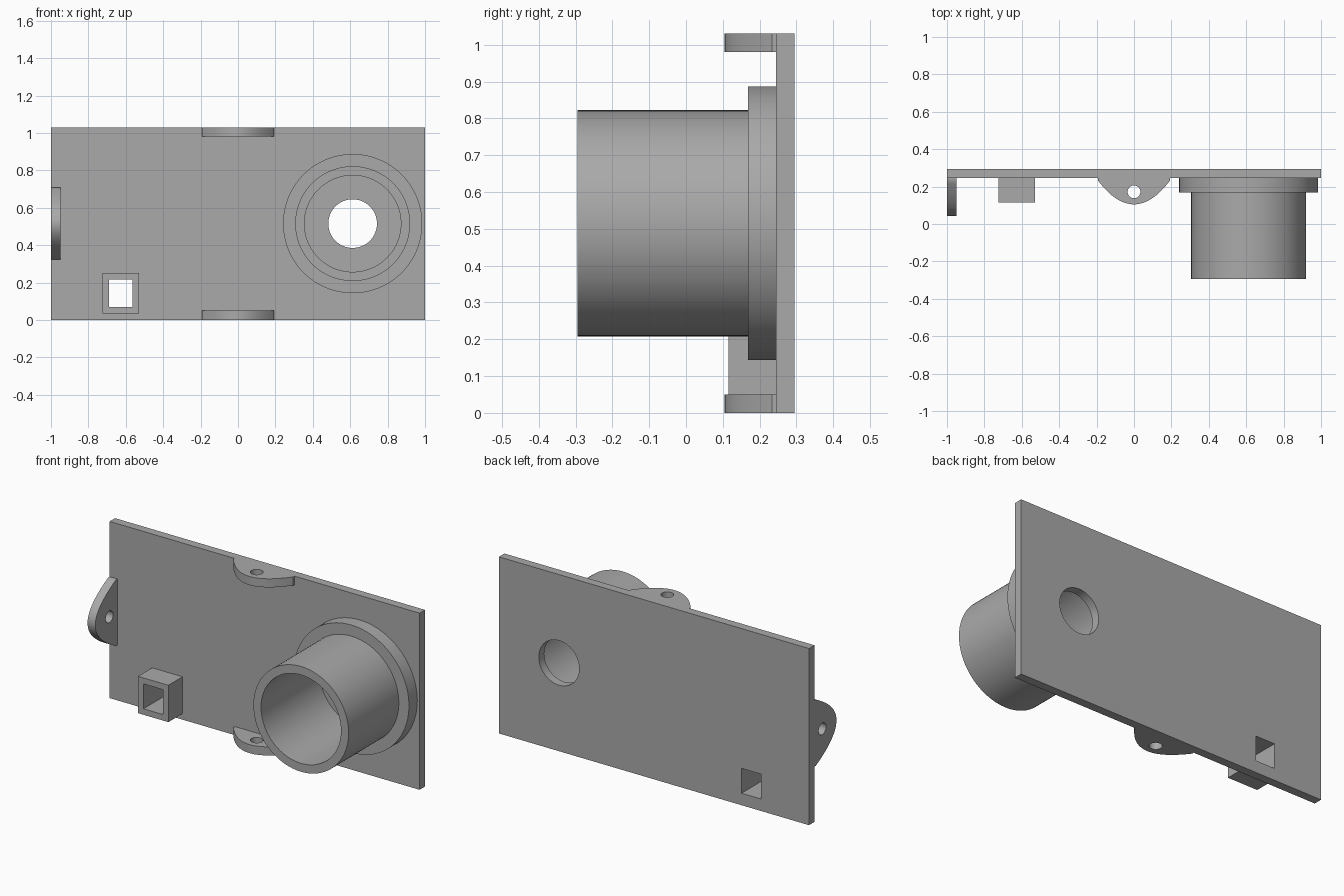
import bpy, bmesh, math
from mathutils import Matrix, Vector

cube = bpy.data.objects.get("Cube")
if cube:
    bpy.data.objects.remove(cube, do_unlink=True)

grey = bpy.data.materials.new("plain grey")
grey.use_nodes = True
colour = (0.4, 0.4, 0.4, 1)
grey.diffuse_color = colour
grey.node_tree.nodes["Principled BSDF"].inputs["Base Color"].default_value = colour

X, Y, Z = Vector((1, 0, 0)), Vector((0, 1, 0)), Vector((0, 0, 1))


def circle(u, v, r, n=96):
    return [(u + r * math.cos(math.tau * i / n), v + r * math.sin(math.tau * i / n))
            for i in range(n)]


def rect(u0, u1, v0, v1):
    return [(u0, v0), (u1, v0), (u1, v1), (u0, v1)]


def dome(half, depth, step=0.012, n=40):
    """Rounded tab outline with a short straight step at each end."""
    ts = [-1 + 2 * i / n for i in range(n + 1)]
    return [(-half, 0)] + [(half * t, step + (depth - step) * (1 - t * t)) for t in ts] + [(half, 0)]


def extrude(name, loops, thickness, u_axis, v_axis, centre):
    """Extrude an outline with holes, centred on the given point."""
    curve = bpy.data.curves.new(name, "CURVE")
    curve.dimensions = "2D"
    curve.fill_mode = "BOTH"
    curve.extrude = thickness / 2
    for loop in loops:
        spline = curve.splines.new("POLY")
        spline.points.add(len(loop) - 1)
        for point, (u, v) in zip(spline.points, loop):
            point.co = (u, v, 0, 1)
        spline.use_cyclic_u = True
    temp = bpy.data.objects.new(name + " outline", curve)
    bpy.context.collection.objects.link(temp)
    bpy.context.view_layer.update()
    evaluated = temp.evaluated_get(bpy.context.evaluated_depsgraph_get())
    mesh = bpy.data.meshes.new_from_object(evaluated)
    bpy.data.objects.remove(temp, do_unlink=True)
    bpy.data.curves.remove(curve)

    axes = Matrix((u_axis, v_axis, u_axis.cross(v_axis))).transposed().to_4x4()
    bm = bmesh.new()
    bm.from_mesh(mesh)
    bmesh.ops.remove_doubles(bm, verts=bm.verts, dist=1e-5)
    bm.transform(Matrix.Translation(centre) @ axes)
    bmesh.ops.recalc_face_normals(bm, faces=bm.faces)
    for face in bm.faces:
        face.smooth = True
    bm.to_mesh(mesh)
    bm.free()
    mesh.set_sharp_from_angle(angle=math.radians(30))
    mesh.materials.clear()
    mesh.materials.append(grey)
    mesh.name = name
    obj = bpy.data.objects.new(name, mesh)
    bpy.context.collection.objects.link(obj)
    return obj


def front_part(name, loops, y0, y1):
    return extrude(name, loops, y1 - y0, X, Z, Vector((0, (y0 + y1) / 2, 0)))


HEIGHT, FRONT, BACK = 1.03, 0.245, 0.295
tube_x, tube_z = 0.613, 0.515
window = rect(-0.69, -0.565, 0.07, 0.215)
bore = circle(tube_x, tube_z, 0.258)

# Backing plate with a round hole and a square window
front_part("back_plate", [rect(-1, 1, 0, HEIGHT), circle(tube_x, tube_z, 0.13), window],
           FRONT, BACK)

# Hollow barrel and its flange
front_part("barrel", [circle(tube_x, tube_z, 0.307), bore], -0.295, 0.168)
front_part("barrel_flange", [circle(tube_x, tube_z, 0.372), bore], 0.168, FRONT)

# Square socket around the window
front_part("square_socket", [rect(-0.725, -0.53, 0.035, 0.25), window], 0.115, FRONT)

# Mounting tabs with screw holes
tab_hole = circle(0, 0.073, 0.034, 40)
for name, z in (("bottom_tab", 0.025), ("top_tab", HEIGHT - 0.025)):
    extrude(name, [dome(0.193, 0.14), tab_hole], 0.05, X, -Y, Vector((0, FRONT, z)))
extrude("side_tab", [dome(0.193, 0.203), tab_hole], 0.05, Z, -Y,
        Vector((-0.975, FRONT, tube_z)))
